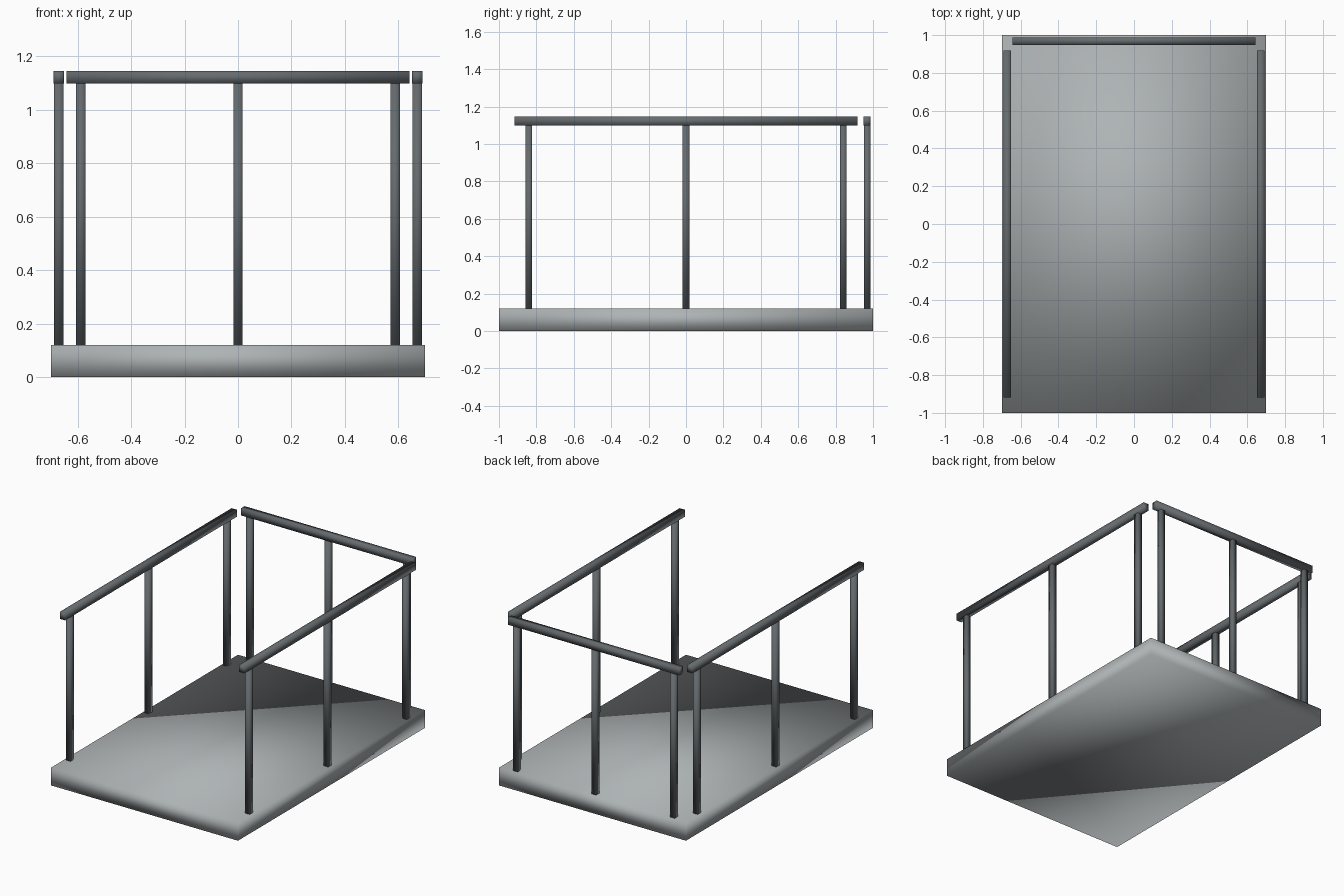
import bpy

cube = bpy.data.objects.get("Cube")
if cube:
    bpy.data.objects.remove(cube, do_unlink=True)


def make_material(name, colour):
    mat = bpy.data.materials.new(name)
    mat.use_nodes = True
    mat.diffuse_color = colour
    mat.node_tree.nodes["Principled BSDF"].inputs["Base Color"].default_value = colour
    return mat


def box(name, centre, size, mat):
    bpy.ops.mesh.primitive_cube_add(size=1, location=centre)
    obj = bpy.context.object
    obj.name = name
    obj.scale = size
    bpy.ops.object.transform_apply(location=False, rotation=False, scale=True)
    bpy.ops.object.shade_smooth()  # soft shading runs across the box edges
    obj.data.materials.append(mat)
    return obj


deck_grey = make_material("light grey deck", (0.42, 0.45, 0.46, 1))
rail_grey = make_material("dark grey metal", (0.13, 0.145, 0.155, 1))

DECK_TOP = 0.12
RAIL_BOTTOM, RAIL_TOP = 1.098, 1.146
RAIL_WIDTH, POST_WIDTH = 0.039, 0.035
SIDE_X, BACK_Y = 0.671, 0.968
rail_z = (RAIL_BOTTOM + RAIL_TOP) / 2
rail_h = RAIL_TOP - RAIL_BOTTOM
post_z = (DECK_TOP + RAIL_BOTTOM) / 2
post_size = (POST_WIDTH, POST_WIDTH, RAIL_BOTTOM - DECK_TOP)

# Deck slab
box("deck", (0, 0, DECK_TOP / 2), (1.4, 2, DECK_TOP), deck_grey)

# Side railings, each with three posts
for side, x in (("left", SIDE_X), ("right", -SIDE_X)):
    box(f"{side}_handrail", (x, 0, rail_z), (RAIL_WIDTH, 1.836, rail_h), rail_grey)
    for place, y in (("front", -0.84), ("middle", 0), ("back", 0.84)):
        box(f"{side}_{place}_post", (x, y, post_z), post_size, rail_grey)

# Back railing, the front stays open
box("back_handrail", (0, BACK_Y, rail_z), (1.284, RAIL_WIDTH, rail_h), rail_grey)
for place, x in (("left", 0.588), ("middle", 0), ("right", -0.588)):
    box(f"back_railing_{place}_post", (x, BACK_Y, post_z), post_size, rail_grey)
